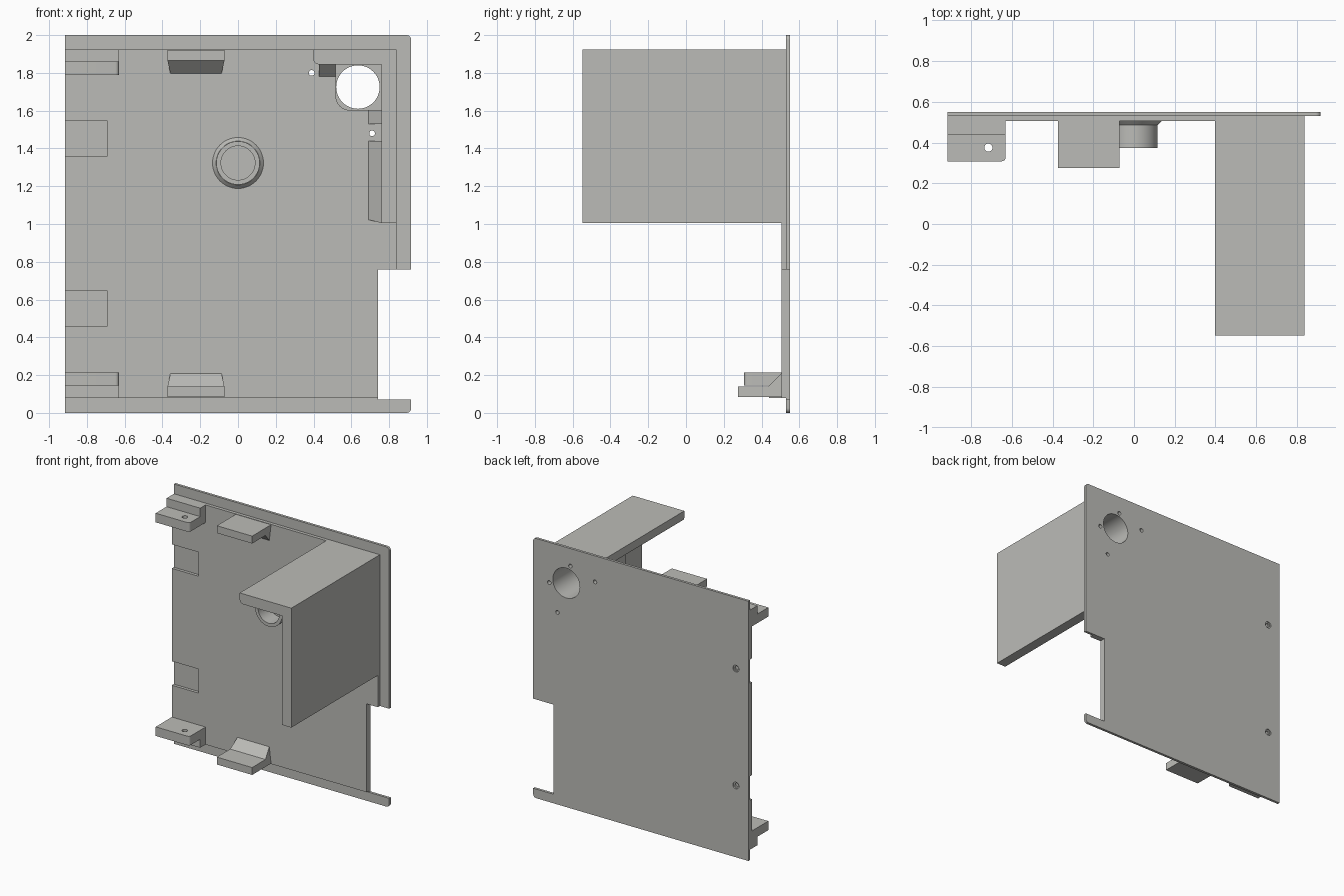
import bpy, bmesh, math
from mathutils import Vector

if "Cube" in bpy.data.objects:
    bpy.data.objects.remove(bpy.data.objects["Cube"])

grey = bpy.data.materials.new("warm_grey")
grey.diffuse_color = (0.5, 0.5, 0.475, 1)
grey.use_nodes = True
grey.node_tree.nodes["Principled BSDF"].inputs["Base Color"].default_value = grey.diffuse_color
MID = 2.005  # z sum for parts mirrored between bottom and top


def prism(name, pts, axis, lo, hi):
    """Extrude a 2D profile: x takes (y,z), y takes (x,z), z takes (x,y)."""
    place = {"x": lambda a, b, t: (t, a, b),
             "y": lambda a, b, t: (a, t, b),
             "z": lambda a, b, t: (a, b, t)}[axis]
    bm = bmesh.new()
    face = bm.faces.new([bm.verts.new(place(a, b, lo)) for a, b in pts])
    ext = bmesh.ops.extrude_face_region(bm, geom=[face])
    move = Vector(place(0, 0, hi - lo))
    for v in ext["geom"]:
        if isinstance(v, bmesh.types.BMVert):
            v.co += move
    bmesh.ops.recalc_face_normals(bm, faces=bm.faces[:])
    me = bpy.data.meshes.new(name)
    bm.to_mesh(me)
    bm.free()
    me.materials.append(grey)
    ob = bpy.data.objects.new(name, me)
    bpy.context.collection.objects.link(ob)
    return ob


def rect(a0, a1, b0, b1):
    return [(a0, b0), (a1, b0), (a1, b1), (a0, b1)]


def arc(cx, cy, r, start, end, n=6):
    return [(cx + r * math.cos(math.radians(start + (end - start) * i / n)),
             cy + r * math.sin(math.radians(start + (end - start) * i / n)))
            for i in range(n + 1)]


def circle(cx, cy, r, n=32):
    return arc(cx, cy, r, 0, 360 * (n - 1) / n, n - 1)


def cut(target, cutters):
    """Subtract each (profile, axis, lo, hi) from the target."""
    for c in cutters:
        tool = prism("cutter", *c)
        tool.hide_render = True
        mod = target.modifiers.new("cut", "BOOLEAN")
        mod.operation, mod.solver, mod.object = "DIFFERENCE", "EXACT", tool
        bpy.context.view_layer.objects.active = target
        bpy.ops.object.modifier_apply(modifier=mod.name)
        bpy.data.objects.remove(tool)


def smooth(ob):
    bpy.ops.object.select_all(action="DESELECT")
    ob.select_set(True)
    bpy.context.view_layer.objects.active = ob
    bpy.ops.object.shade_smooth_by_angle(angle=math.radians(30))


# Cutters shared by several parts
bore = (circle(0.635, 1.725, 0.115, 48), "y", -0.2, 0.7)
screws = [(circle(x, z, 0.015, 16), "y", 0.3, 0.7)
          for x, z in [(0.39, 1.8), (0.71, 1.48), (0.60, 1.865), (0.78, 1.69)]]
tab_z = (0.5525, 1.4525)
tab_holes = [(circle(-0.81, z, 0.016, 16), "y", 0.3, 0.7) for z in tab_z]
tab_sinks = [(circle(-0.81, z, 0.026, 16), "y", 0.541, 0.7) for z in tab_z]
tab_recess = [(rect(-1.0, -0.69, z - 0.0925, z + 0.0925), "y", 0.4, 0.528) for z in tab_z]

# Thin outer sheet with a notch in the right edge
outline = ([(-0.917, 0)] + arc(0.892, 0.025, 0.025, -90, 0) +
           [(0.917, 0.07), (0.742, 0.07), (0.742, 0.76), (0.917, 0.76)] +
           arc(0.892, 1.975, 0.025, 0, 90) + [(-0.917, 2)])
sheet = prism("outer_sheet", outline, "y", 0.53, 0.55)
cut(sheet, [bore] + screws + tab_holes + tab_sinks)

# Thicker inner layer with shallow recesses on the left
layer = prism("inner_layer", [(-0.917, 0.08), (0.742, 0.08), (0.742, 0.76), (0.838, 0.76),
                              (0.838, 1.925), (-0.917, 1.925)], "y", 0.505, 0.53)
cut(layer, [bore] + screws + tab_recess)

# Angled hood: top panel and side panel
hood = prism("hood", [(0.838, 1.005), (0.838, 1.925), (0.398, 1.925)] +
             arc(0.428, 1.875, 0.03, 180, 270) +
             [(0.76, 1.845), (0.76, 1.005)], "y", -0.548, 0.505)
cut(hood, screws[1:])

# Tube housing in the hood corner
housing = prism("tube_housing", [(0.76, 1.6), (0.76, 1.845), (0.515, 1.845)] +
                arc(0.595, 1.68, 0.08, 180, 270, 8), "y", 0.0, 0.505)
cut(housing, [bore])

# Gussets where the hood meets the plate
prism("top_gusset", [(0.505, 1.845), (0.44, 1.845), (0.505, 1.78)], "x", 0.43, 0.515)
for z0, z1 in [(1.005, 1.44), (1.53, 1.6)]:
    gusset = prism("side_gusset", [(0.76, 0.505), (0.76, 0.44), (0.69, 0.505)], "z", z0, z1)
    if z0 < 1.1:  # sloped lower end
        for v in gusset.data.vertices:
            if v.co.z < 1.1 and v.co.x < 0.7:
                v.co.z += 0.018

# Hollow hub with a flared base
hub = prism("hub", circle(0, 1.323, 0.115, 48), "y", 0.373, 0.505)
cut(hub, [(circle(0, 1.323, 0.09, 48), "y", 0.3, 0.503)])
flare = prism("hub_flare", circle(0, 1.323, 0.135, 48), "y", 0.485, 0.505)
for v in flare.data.vertices:
    if v.co.y < 0.49:
        v.co.x *= 0.116 / 0.135
        v.co.z = 1.323 + (v.co.z - 1.323) * 0.116 / 0.135
cut(flare, [(circle(0, 1.323, 0.09, 48), "y", 0.3, 0.503)])

# Mirrored pairs along the lower and upper edges
for side in ("lower", "upper"):
    def zf(z):
        return z if side == "lower" else MID - z

    # Shelf bracket with a screw hole
    prism(side + "_bracket_foot", rect(-0.917, -0.63, 0.44, 0.505), "z", zf(0.08), zf(0.145))
    shelf = prism(side + "_bracket_shelf", [(-0.917, 0.505), (-0.917, 0.308)] +
                  arc(-0.65, 0.328, 0.02, -90, 0) + [(-0.63, 0.505)],
                  "z", zf(0.145), zf(0.215))
    cut(shelf, [(circle(-0.715, 0.375, 0.02, 20), "z", 0, 2)])
    smooth(shelf)

    # Retaining hook with a sloped root
    prof = [(0.505, 0.083), (0.275, 0.083), (0.275, 0.14), (0.437, 0.14), (0.505, 0.208)]
    hook = prism(side + "_hook", [(y, zf(z)) for y, z in prof], "x", -0.373, -0.072)
    for v in hook.data.vertices:  # taper the free edges
        if abs(v.co.z - zf(0.208)) < 0.01:
            v.co.x += 0.015 if v.co.x < -0.2 else -0.015

for ob in (sheet, layer, hood, housing, hub, flare):
    smooth(ob)
